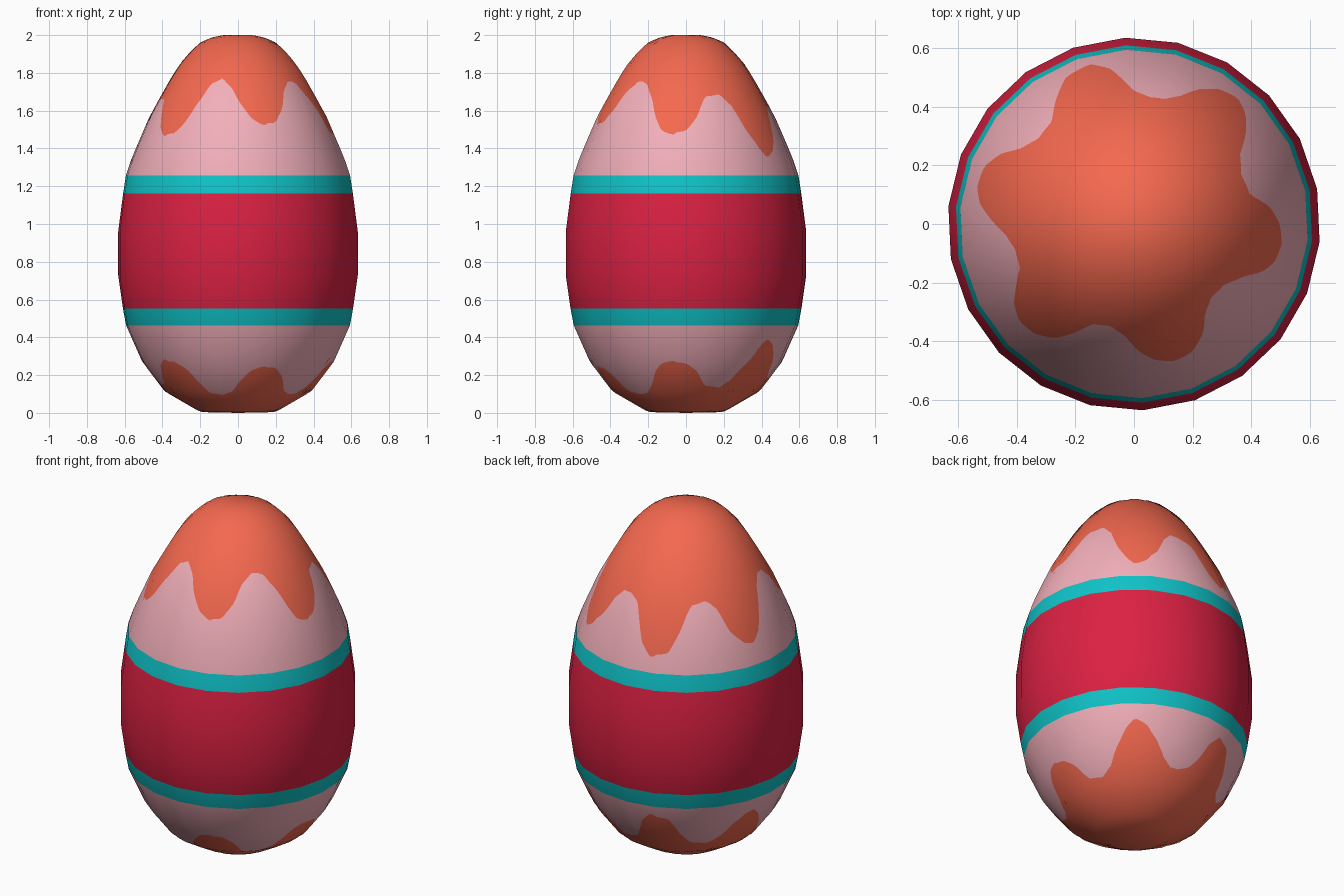
import bpy
from math import pi, cos, sin, atan2, hypot
from mathutils import Vector

if "Cube" in bpy.data.objects:
    bpy.data.objects.remove(bpy.data.objects["Cube"])

SIDES, SUB = 22, 8
N = SIDES * SUB
PHASE = 0.19

# Egg profile (radius, height), bottom to top
LOWER = [(0, 0), (.19, .004), (.215, .013), (.39, .114), (.51, .272), (.595, .463)]
BELT = [(.595, .463), (.612, .553), (.637, .727), (.637, .96), (.611, 1.161), (.596, 1.257)]
UPPER = [(0, 2), (.08, 2), (.14, 1.987), (.2, 1.962), (.255, 1.91), (.307, 1.85), (.354, 1.777),
         (.4, 1.696), (.47, 1.57), (.537, 1.415), (.57, 1.335), (.596, 1.257)]

# Plan outline of the icing splash; the same outline marks top and bottom
SPLASH = [(-.15, .546), (-.08, .53), (-.04, .495), (0, .454), (.055, .433), (.106, .427), (.157, .437),
          (.225, .461), (.29, .461), (.355, .43), (.382, .375), (.382, .307), (.362, .24), (.365, .17),
          (.396, .1), (.464, .058), (.498, 0), (.505, -.068), (.48, -.13), (.437, -.164), (.379, -.177),
          (.31, -.205), (.263, -.25), (.242, -.307), (.235, -.375), (.198, -.437), (.14, -.468),
          (.07, -.464), (.014, -.433), (-.03, -.382), (-.08, -.348), (-.143, -.341), (-.2, -.37),
          (-.27, -.39), (-.338, -.375), (-.39, -.334), (-.41, -.273), (-.403, -.215), (-.389, -.147),
          (-.406, -.085), (-.44, -.034), (-.49, .017), (-.526, .068), (-.536, .126), (-.512, .195),
          (-.457, .239), (-.389, .256), (-.328, .29), (-.28, .35), (-.266, .427), (-.232, .502)]


def lerp_table(table, x):
    for (a, fa), (b, fb) in zip(table, table[1:]):
        if x <= b:
            return fa + (fb - fa) * (x - a) / (b - a)
    return table[-1][1]


polar = sorted((atan2(y, x) % (2 * pi), hypot(x, y)) for x, y in SPLASH)
polar = [(polar[-1][0] - 2 * pi, polar[-1][1])] + polar + [(polar[0][0] + 2 * pi, polar[0][1])]

# Columns: direction, facet flattening factor and splash radius
columns = []
for i in range(N):
    a = PHASE + 2 * pi * i / N
    half = pi / SIDES
    flat = cos(half) / cos((i % SUB) / SUB * 2 * half - half)
    columns.append((a, flat, lerp_table(polar, a % (2 * pi)) / flat))

# Rows: each is a list of (radius, height) per column; 0 icing, 1 shell, 2 trim, 3 belt
rows, mats = [], []


def add_row(radii, heights, mat):
    rows.append(list(zip(radii, heights)))
    mats.append(mat)


def half_rows(table, reverse):
    edge = table[-1][0]
    out = [([c[2] * k / 14 for c in columns], 0) for k in range(1, 15)]
    out += [([c[2] + (edge - c[2]) * k / 12 for c in columns], 1) for k in range(1, 13)]
    if reverse:
        shifted = [m for _, m in out[1:]] + [None]
        out = [(r, m) for (r, _), m in zip(out, shifted)][::-1]
    for r, m in out:
        add_row(r, [lerp_table(table, v) for v in r], m)


half_rows(LOWER, False)
for (r, z), m in zip(BELT[1:-1], (2, 3, 3, 3)):
    add_row([r] * N, [z] * N, m)
half_rows(UPPER, True)
mats[-26] = 2

# Skin the rows into one closed shell
verts, faces, face_mats = [], [], []
for row in rows:
    for (r, z), (a, flat, _) in zip(row, columns):
        verts.append((r * flat * cos(a), r * flat * sin(a), z))
for k in range(1, len(rows)):
    for i in range(N):
        j = (i + 1) % N
        faces.append(((k - 1) * N + i, (k - 1) * N + j, k * N + j, k * N + i))
        face_mats.append(mats[k])
last = (len(rows) - 1) * N
verts += [(0, 0, 0), (0, 0, 2)]
for i in range(N):
    j = (i + 1) % N
    faces += [(len(verts) - 2, j, i), (len(verts) - 1, last + i, last + j)]
    face_mats += [0, 0]

mesh = bpy.data.meshes.new("decorated_egg")
mesh.from_pydata(verts, [], faces)
egg = bpy.data.objects.new("decorated_egg", mesh)
bpy.context.collection.objects.link(egg)

# Colours
for name, rgb in (("orange_icing", (.91, .14, .078)), ("pink_shell", (.89, .43, .49)),
                  ("teal_trim", (.005, .55, .58)), ("red_belt", (.71, .015, .055))):
    mat = bpy.data.materials.new(name)
    mat.diffuse_color = (*rgb, 1)
    mat.use_nodes = True
    mat.node_tree.nodes["Principled BSDF"].inputs["Base Color"].default_value = mat.diffuse_color
    mesh.materials.append(mat)
for poly, m in zip(mesh.polygons, face_mats):
    poly.material_index = m
    poly.use_smooth = True

# Rounded egg shading over the 22-sided body
normals = []
for x, y, z in verts:
    height = .85 if z < .85 else 1.15
    normals.append(Vector((x / .405, y / .405, (z - .85) / height ** 2)).normalized())
mesh.normals_split_custom_set_from_vertices(normals)
